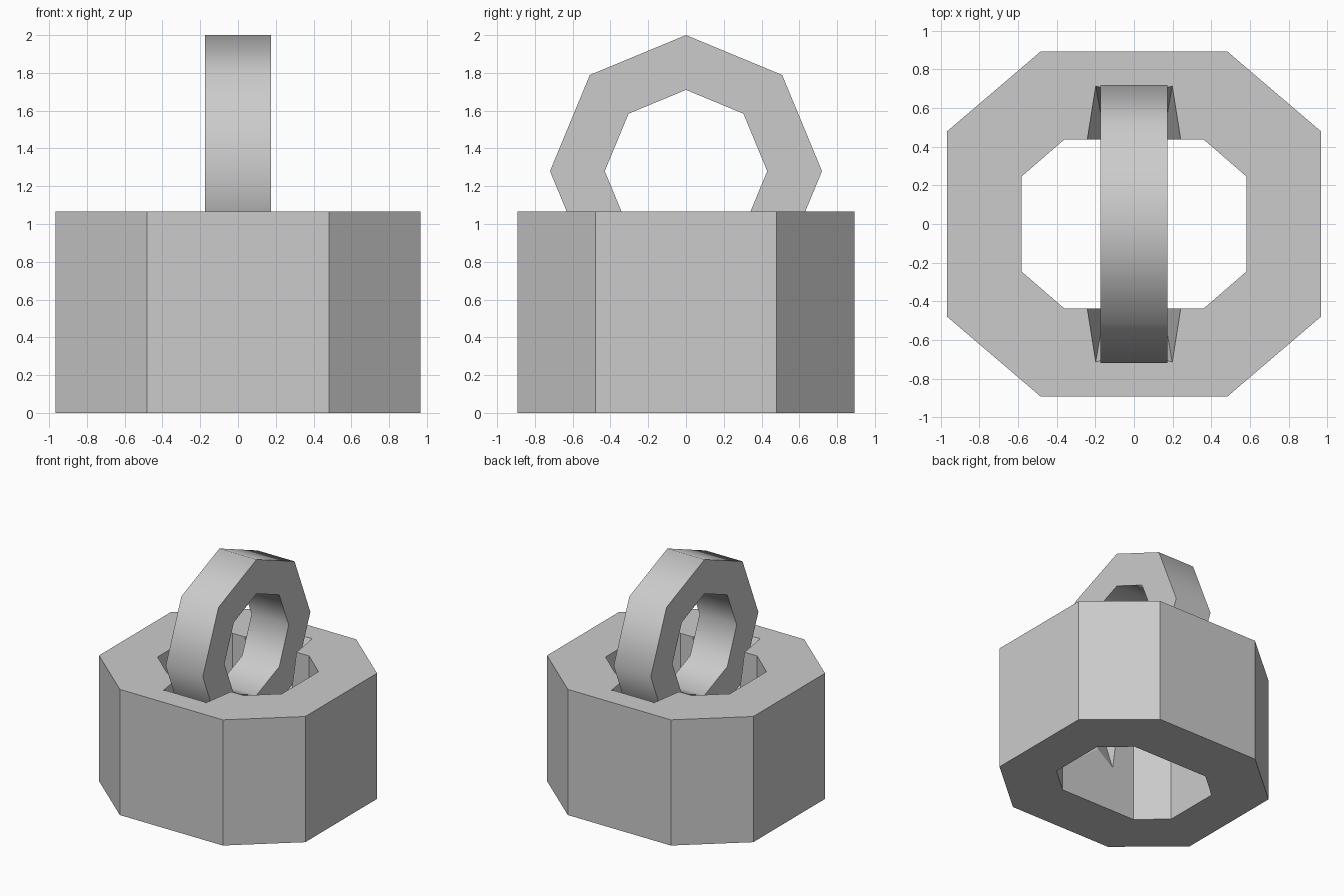
import bpy, math
import bmesh

if "Cube" in bpy.data.objects:
    bpy.data.objects.remove(bpy.data.objects["Cube"])


def make_object(name, verts, faces):
    mesh = bpy.data.meshes.new(name)
    mesh.from_pydata(verts, [], faces)
    bm = bmesh.new()
    bm.from_mesh(mesh)
    bmesh.ops.recalc_face_normals(bm, faces=bm.faces)
    bm.to_mesh(mesh)
    bm.free()
    obj = bpy.data.objects.new(name, mesh)
    bpy.context.collection.objects.link(obj)
    return obj


def tube(name, outer, inner, place, lo, hi):
    """Closed tube between two outlines with equal point counts."""
    n = len(outer)
    verts = [place(p, d) for d in (lo, hi) for loop in (outer, inner) for p in loop]
    faces = []
    for i in range(n):
        j = (i + 1) % n
        ring = [0, n, 3 * n, 2 * n]  # outer low, inner low, inner high, outer high
        for a, b in zip(ring, ring[1:] + ring[:1]):
            faces.append((a + i, a + j, b + j, b + i))
    return make_object(name, verts, faces)


def octagon(w, d, cx, cy):
    """Eight-sided outline: half width, half depth, corner x, corner y."""
    return [(w, -cy), (w, cy), (cx, d), (-cx, d),
            (-w, cy), (-w, -cy), (-cx, -d), (cx, -d)]


# Octagonal base with a hole through it
base = tube("base", octagon(0.967, 0.893, 0.483, 0.48),
            octagon(0.583, 0.438, 0.36, 0.245),
            lambda p, d: (p[0], p[1], d), 0, 1.065)

# Tapered notches in the front and back inner walls, where the ring sits
outline = [(-0.255, 1.165), (-0.15, 0.385), (0, 0.5), (0.15, 0.385), (0.255, 1.165)]
for side, label in ((1, "back"), (-1, "front")):
    verts = [(x, side * y, z) for y in (0.3, 0.438) for x, z in outline]
    verts += [(x, side * 0.755, 1.165) for x in (-0.205, 0.205)]
    faces = [(0, 1, 2, 3, 4)]
    faces += [(i, (i + 1) % 5, (i + 1) % 5 + 5, i + 5) for i in range(5)]
    faces += [(5, 6, 10), (6, 7, 10), (7, 11, 10), (7, 8, 11), (8, 9, 11),
              (5, 10, 11, 9)]
    cutter = make_object(label + "_notch_cutter", verts, faces)
    cutter.hide_render = True
    cutter.hide_set(True)
    cut = base.modifiers.new(label + "_notch", 'BOOLEAN')
    cut.operation = 'DIFFERENCE'
    cut.solver = 'EXACT'
    cut.object = cutter


# Upright eight-sided ring, smooth around its rim
def circle(r):
    return [(r * math.sin(i * math.pi / 4), 1.28 + r * math.cos(i * math.pi / 4))
            for i in range(8)]


ring = tube("upright_ring", circle(0.72), circle(0.43),
            lambda p, d: (d, p[0], p[1]), -0.174, 0.174)
bpy.ops.object.select_all(action='DESELECT')
ring.select_set(True)
bpy.context.view_layer.objects.active = ring
bpy.ops.object.shade_smooth_by_angle(angle=math.radians(50))
